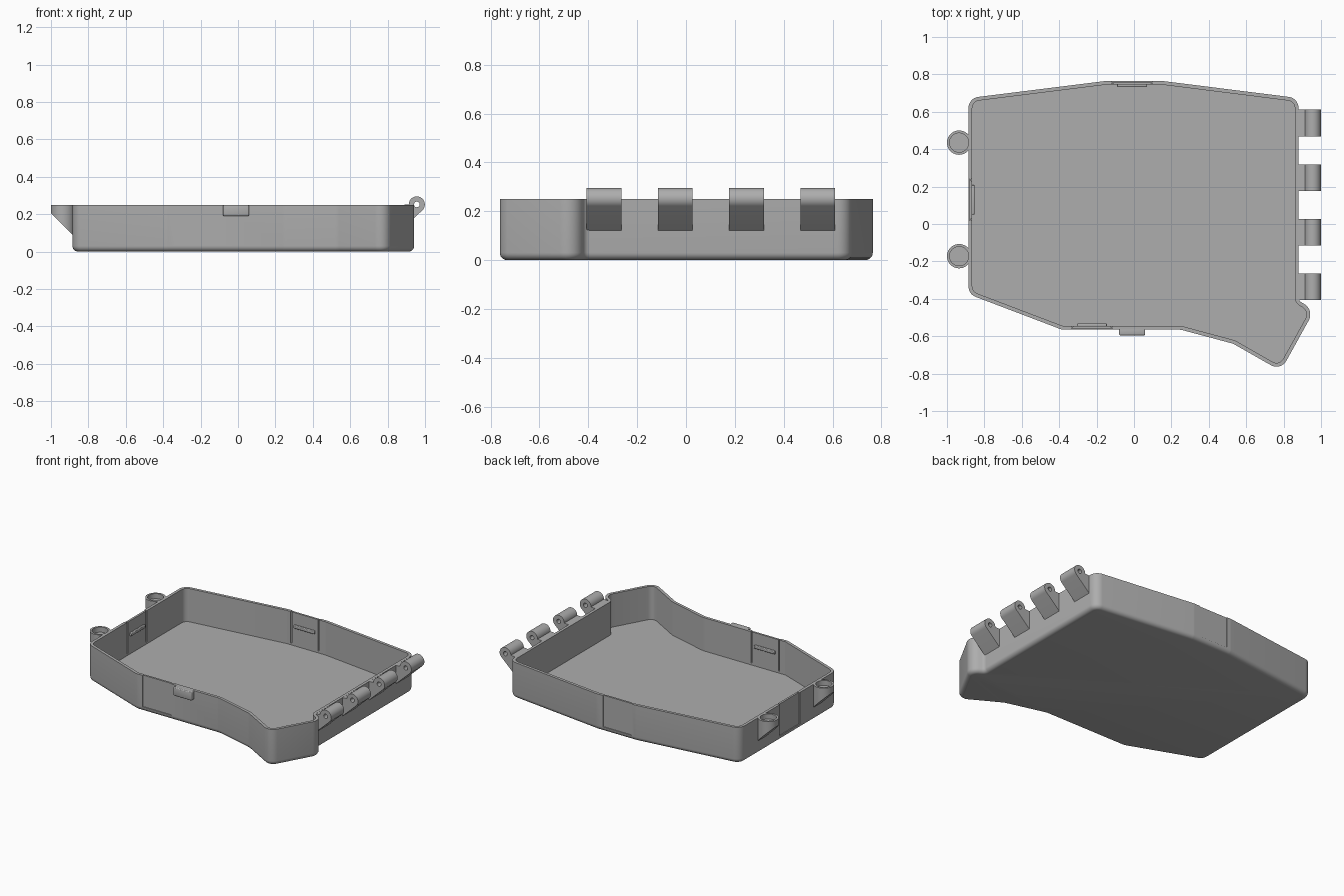
import bpy, bmesh, math
from mathutils import Vector

cube = bpy.data.objects.get("Cube")
if cube:
    bpy.data.objects.remove(cube, do_unlink=True)

grey = bpy.data.materials.new("grey_plastic")
grey.use_nodes = True
GREY = (0.42, 0.42, 0.42, 1)
grey.diffuse_color = GREY
grey.node_tree.nodes["Principled BSDF"].inputs["Base Color"].default_value = GREY

HEIGHT, WALL, FLOOR, FILLET = 0.25, 0.02, 0.02, 0.03


def finish(name, bm):
    bmesh.ops.recalc_face_normals(bm, faces=bm.faces)
    mesh = bpy.data.meshes.new(name)
    bm.to_mesh(mesh)
    bm.free()
    mesh.materials.append(grey)
    obj = bpy.data.objects.new(name, mesh)
    bpy.context.collection.objects.link(obj)
    return obj


def activate(obj):
    bpy.ops.object.select_all(action='DESELECT')
    obj.select_set(True)
    bpy.context.view_layer.objects.active = obj


def smooth(obj):
    activate(obj)
    bpy.ops.object.shade_smooth_by_angle(angle=math.radians(25))


def loft(name, loops):
    """Skin a stack of equal loops and cap both ends."""
    bm = bmesh.new()
    rings = [[bm.verts.new(p) for p in loop] for loop in loops]
    n = len(rings[0])
    for a, b in zip(rings, rings[1:]):
        for i in range(n):
            j = (i + 1) % n
            bm.faces.new((a[i], a[j], b[j], b[i]))
    bm.faces.new(rings[0])
    bm.faces.new(rings[-1])
    return finish(name, bm)


def prism(name, pts, axis, lo, hi):
    place = {'y': lambda p, d: (p[0], d, p[1]), 'z': lambda p, d: (p[0], p[1], d)}[axis]
    return loft(name, [[place(p, d) for p in pts] for d in (lo, hi)])


def box(name, x0, x1, y0, y1, z0, z1, bevel=0):
    obj = prism(name, [(x0, y0), (x1, y0), (x1, y1), (x0, y1)], 'z', z0, z1)
    if bevel:
        mod = obj.modifiers.new("soft_edges", 'BEVEL')
        mod.width, mod.segments = bevel, 3
        activate(obj)
        bpy.ops.object.modifier_apply(modifier=mod.name)
    return obj


def arc(cx, cy, r, start=0, end=360, steps=40):
    span = steps if end - start == 360 else steps - 1
    angles = [math.radians(start + (end - start) * i / span) for i in range(steps)]
    return [(cx + r * math.cos(a), cy + r * math.sin(a)) for a in angles]


def cut(obj, cutter):
    mod = obj.modifiers.new("cut", 'BOOLEAN')
    mod.operation, mod.solver, mod.object = 'DIFFERENCE', 'EXACT', cutter
    activate(obj)
    bpy.ops.object.modifier_apply(modifier=mod.name)
    bpy.data.objects.remove(cutter, do_unlink=True)


def rounded(corners, steps=8):
    """Round each (x, y, radius) corner of a closed outline."""
    out = []
    for i, (x, y, r) in enumerate(corners):
        p = Vector((x, y))
        a = (Vector(corners[i - 1][:2]) - p).normalized()
        b = (Vector(corners[(i + 1) % len(corners)][:2]) - p).normalized()
        half = a.angle(b) / 2
        centre = p + (a + b).normalized() * r / math.sin(half)
        start = p + a * r / math.tan(half) - centre
        end = p + b * r / math.tan(half) - centre
        for k in range(steps + 1):
            t = k / steps
            sweep = math.pi - 2 * half
            u = math.sin((1 - t) * sweep) / math.sin(sweep)
            v = math.sin(t * sweep) / math.sin(sweep)
            out.append(centre + start * u + end * v)
    return out


def inset(pts, d):
    """Offset a counter-clockwise outline inwards."""
    out = []
    for i, p in enumerate(pts):
        e0 = (p - pts[i - 1]).normalized()
        e1 = (pts[(i + 1) % len(pts)] - p).normalized()
        n0, n1 = Vector((-e0.y, e0.x)), Vector((-e1.y, e1.x))
        out.append(p + (n0 + n1) * d / (1 + n0.dot(n1)))
    return out


# Tray shell: rounded outline lofted through the bottom fillet, rim and inside
outline = rounded([
    (-0.885, -0.375, 0.06), (-0.385, -0.565, 0.06), (0.25, -0.565, 0.1),
    (0.53, -0.64, 0.1), (0.785, -0.785, 0.06), (0.965, -0.46, 0.065),
    (0.88, -0.41, 0.03), (0.88, 0.673, 0.06), (0.15, 0.765, 0.1),
    (-0.15, 0.765, 0.1), (-0.885, 0.673, 0.06)])
section = []
for k in range(7):
    a = math.radians(15 * k)
    section.append((FILLET * (1 - math.sin(a)), FILLET * (1 - math.cos(a))))
section += [(0, HEIGHT), (WALL, HEIGHT), (WALL, FLOOR)]
tray = loft("tray", [[(p.x, p.y, z) for p in inset(outline, d)] for d, z in section])

# Snap panels: shallow outer recess, grooves at both inner sides, catch ridge
def snap_panel(name, centre, face, inward, along_x):
    def local_box(part, u0, u1, d0, d1, z0, z1, bevel=0):
        u = sorted((centre + u0, centre + u1))
        v = sorted((face + inward * d0, face + inward * d1))
        spans = (*u, *v) if along_x else (*v, *u)
        return box(part, *spans, z0, z1, bevel)
    cut(tray, local_box("recess_cutter", -0.11, 0.11, -0.02, 0.006, 0.033, 0.3))
    for side in (-1, 1):
        cut(tray, local_box("groove_cutter", side * 0.1, side * 0.11,
                            0.013, 0.03, 0.033, 0.3))
    smooth(local_box(name + "_catch", -0.08, 0.08, 0.015, 0.033, 0.145, 0.168, 0.006))

snap_panel("front", -0.225, -0.565, 1, True)
snap_panel("back", -0.01, 0.765, -1, True)
snap_panel("right", 0.13, -0.885, 1, False)
smooth(tray)

# Thumb tab on the front rim
smooth(box("front_tab", -0.08, 0.06, -0.596, -0.555, 0.19, HEIGHT, 0.008))

# Hinge knuckles with a pin hole
HX, HZ, HR = 0.956, 0.252, 0.043
profile = [(0.87, 0.112)] + arc(HX, HZ, HR, -45, 180, 28) + [(0.87, HZ - 0.003)]
for i in range(4):
    y = -0.407 + 0.292 * i
    knuckle = prism(f"hinge_knuckle_{i + 1}", profile, 'y', y, y + 0.142)
    cut(knuckle, prism("pin_cutter", arc(HX, HZ, 0.015, steps=20), 'y', y - 0.1, y + 0.3))
    smooth(knuckle)

# Round cups on the right side with a sloped underside
for name, y in (("front_cup", -0.172), ("back_cup", 0.435)):
    cup = prism(name, arc(-0.935, y, 0.065), 'z', 0, HEIGHT)
    for v in cup.data.vertices:
        if v.co.z < 0.1:
            v.co.z = 0.205 - (v.co.x + 1)
    cut(cup, prism("cup_cutter", arc(-0.935, y, 0.051), 'z', 0.215, 0.3))
    smooth(cup)
